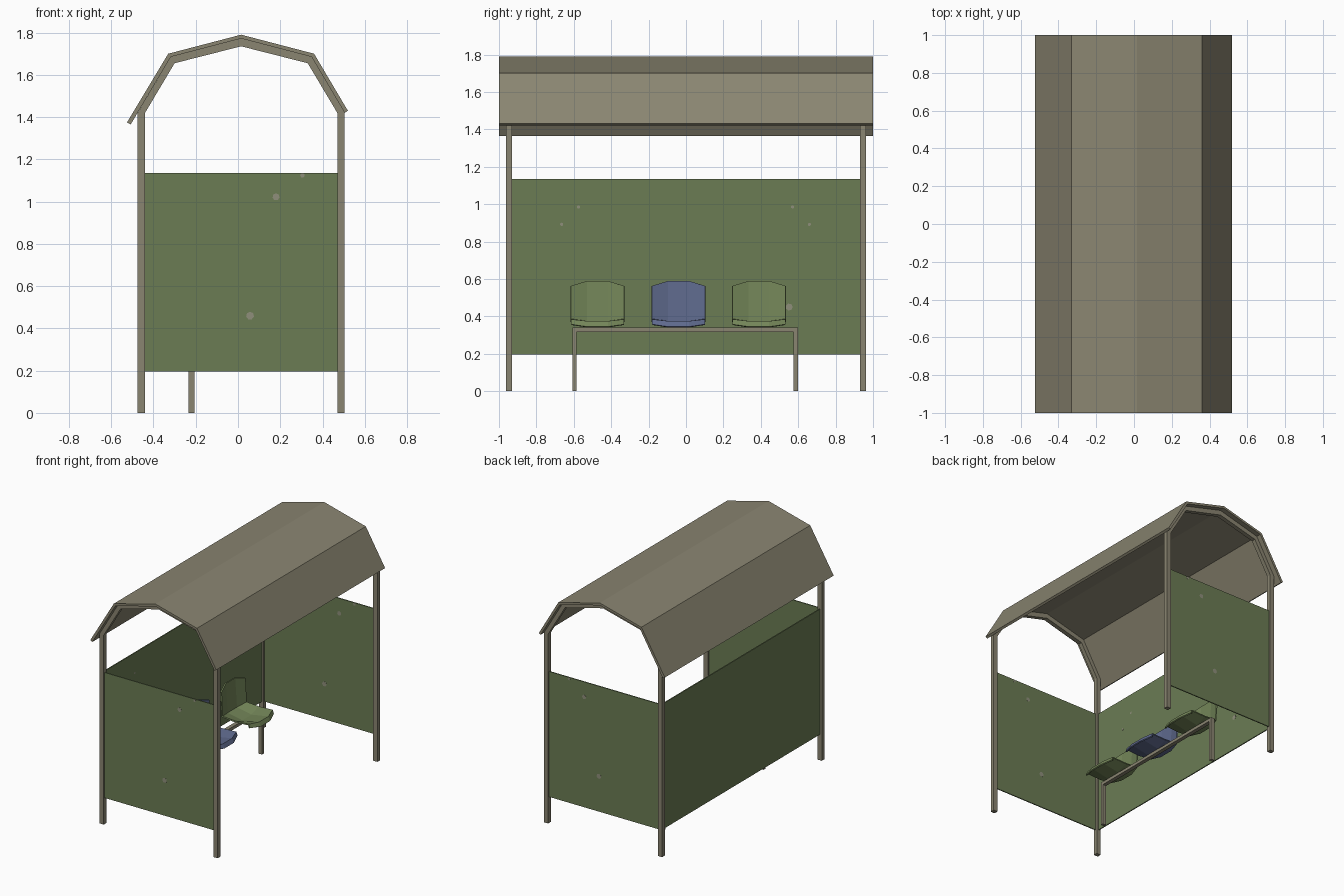
import bpy, bmesh, math
from mathutils import Matrix

if "Cube" in bpy.data.objects:
    bpy.data.objects.remove(bpy.data.objects["Cube"])


def mat(name, r, g, b):
    def lin(c):
        c /= 255
        return c / 12.92 if c <= 0.04045 else ((c + 0.055) / 1.055) ** 2.4
    m = bpy.data.materials.new(name)
    m.diffuse_color = (lin(r), lin(g), lin(b), 1)
    m.use_nodes = True
    m.node_tree.nodes["Principled BSDF"].inputs["Base Color"].default_value = m.diffuse_color
    return m


METAL = mat("weathered metal", 138, 133, 113)
PANEL = mat("panel green", 107, 124, 84)
SEAT_GREEN = mat("seat green", 115, 133, 88)
SEAT_BLUE = mat("seat blue", 94, 105, 140)
SPOT = mat("spot grey", 143, 143, 123)


def finish(bm, name, material, normals=True):
    if normals:
        bmesh.ops.recalc_face_normals(bm, faces=bm.faces)
    me = bpy.data.meshes.new(name)
    bm.to_mesh(me)
    bm.free()
    me.materials.append(material)
    ob = bpy.data.objects.new(name, me)
    bpy.context.collection.objects.link(ob)
    return ob


def box(name, material, x, y, z):
    """Box from (min, max) ranges."""
    bm = bmesh.new()
    bmesh.ops.create_cube(bm, size=1)
    for v in bm.verts:
        v.co = [r[0] + (c + 0.5) * (r[1] - r[0]) for c, r in zip(v.co, (x, y, z))]
    return finish(bm, name, material)


def band(name, material, outer, inner, y0, y1):
    """Bent strip between two x-z polylines, extruded along y."""
    bm = bmesh.new()
    rings = [[bm.verts.new((p[0], y, p[1])) for p, y in
              ((o, y0), (o, y1), (i, y1), (i, y0))] for o, i in zip(outer, inner)]
    for a, b in zip(rings, rings[1:]):
        for k in range(4):
            bm.faces.new((a[k], a[k - 1], b[k - 1], b[k]))
    bm.faces.new(rings[0])
    bm.faces.new(rings[-1][::-1])
    return finish(bm, name, material)


def spot(name, loc, radius, axis, depth):
    """Small flat seven-sided disc facing along an axis."""
    bm = bmesh.new()
    rot = Matrix.Rotation(math.pi / 2, 4, 'X' if axis == 'y' else 'Y')
    bmesh.ops.create_cone(bm, cap_ends=True, segments=7, radius1=radius,
                          radius2=radius, depth=depth,
                          matrix=Matrix.Translation(loc) @ rot)
    return finish(bm, name, SPOT)


# Roof sheet and the arch ribs under it
roof_out = [(-0.525, 1.375), (-0.33, 1.70), (0.015, 1.79), (0.36, 1.70), (0.52, 1.43)]
roof_in = [(-0.508, 1.365), (-0.318, 1.685), (0.015, 1.772), (0.348, 1.685), (0.505, 1.42)]
rib_in = [(-0.44, 1.42), (-0.30, 1.655), (0.015, 1.735), (0.33, 1.655), (0.47, 1.42)]
band("roof", METAL, roof_out, roof_in, -1, 1)
rib_out = [(-0.475, 1.42)] + roof_in[1:]

for side, s in (("front", -1), ("back", 1)):
    y = sorted((s * 0.93, s * 0.962))
    band(side + "_roof_rib", METAL, rib_out, rib_in, *y)
    # Corner posts
    box(side + "_left_post", METAL, (-0.475, -0.44), y, (0, 1.42))
    box(side + "_right_post", METAL, (0.47, 0.505), y, (0, 1.42))
    # End panel with spots showing on both sides
    yc = s * 0.946
    box(side + "_end_panel", PANEL, (-0.44, 0.47), (yc - 0.004, yc + 0.004), (0.195, 1.135))
    for i, (x, z, r) in enumerate(((0.18, 1.022, 0.017), (0.057, 0.46, 0.019),
                                   (0.305, 1.124, 0.011))):
        spot(f"{side}_panel_spot_{i}", (x, yc, z), r, 'y', 0.0096)

# Long panel behind the seats, spotted on the inside
box("long_panel", PANEL, (-0.462, -0.454), (-0.93, 0.93), (0.195, 1.135))
for i, (y, z, r) in enumerate(((-0.575, 0.985, 0.009), (0.57, 0.985, 0.009),
                               (-0.665, 0.892, 0.009), (0.66, 0.892, 0.009),
                               (0.552, 0.45, 0.019))):
    spot(f"long_panel_spot_{i}", (-0.4545, y, z), r, 'x', 0.003)

# Bench rail and legs
box("bench_rail", METAL, (-0.235, -0.205), (-0.607, 0.598), (0.317, 0.34))
box("bench_front_leg", METAL, (-0.235, -0.205), (-0.607, -0.585), (0, 0.317))
box("bench_back_leg", METAL, (-0.235, -0.205), (0.576, 0.598), (0, 0.317))

# Scooped seats: side and middle profiles from back top to front lip
edge = [(-0.31, 0.563), (-0.30, 0.387), (-0.20, 0.38), (-0.085, 0.385), (-0.075, 0.358)]
mid = [(-0.335, 0.59), (-0.32, 0.375), (-0.20, 0.351), (-0.06, 0.375), (-0.045, 0.345)]
for name, yc, m in (("front_seat", -0.473, SEAT_GREEN), ("middle_seat", -0.04, SEAT_BLUE),
                    ("back_seat", 0.39, SEAT_GREEN)):
    bm = bmesh.new()
    cols = [[bm.verts.new((x, yc + dy, z)) for x, z in prof]
            for dy, prof in ((-0.142, edge), (-0.055, mid), (0.055, mid), (0.142, edge))]
    for a, b in zip(cols, cols[1:]):
        for r in range(len(edge) - 1):
            bm.faces.new((a[r], a[r + 1], b[r + 1], b[r]))
    ob = finish(bm, name, m, normals=False)
    mod = ob.modifiers.new("thickness", 'SOLIDIFY')
    mod.thickness = 0.01
    mod.offset = -1
